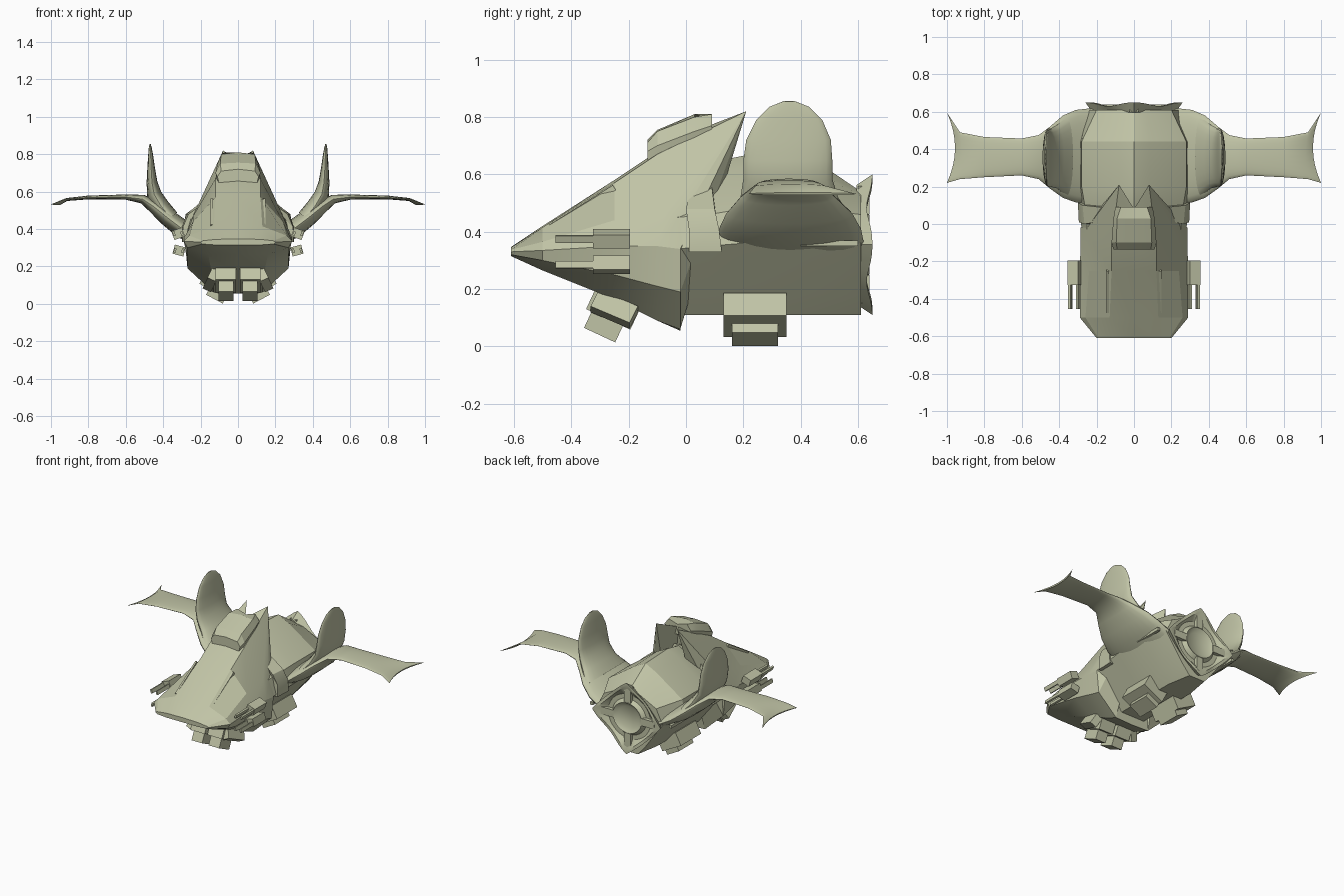
import bpy, bmesh, math
from mathutils import Vector, Matrix

if "Cube" in bpy.data.objects:
    bpy.data.objects.remove(bpy.data.objects["Cube"])

paint = bpy.data.materials.new("pale olive hull")
paint.use_nodes = True
COLOUR = (0.53, 0.55, 0.38, 1)
paint.diffuse_color = COLOUR
paint.node_tree.nodes["Principled BSDF"].inputs["Base Color"].default_value = COLOUR


def finish(name, bm, mirror=False, angle=25):
    bmesh.ops.recalc_face_normals(bm, faces=bm.faces[:])
    mesh = bpy.data.meshes.new(name)
    bm.to_mesh(mesh)
    bm.free()
    mesh.materials.append(paint)
    ob = bpy.data.objects.new(name, mesh)
    bpy.context.collection.objects.link(ob)
    if mirror:
        ob.modifiers.new("Mirror", 'MIRROR').use_mirror_merge = False
    bpy.ops.object.select_all(action='DESELECT')
    ob.select_set(True)
    bpy.context.view_layer.objects.active = ob
    bpy.ops.object.shade_smooth_by_angle(angle=math.radians(angle))
    return ob


def loft(name, rings, caps=(True, True), **kw):
    """Skin a list of closed rings holding equal point counts."""
    bm = bmesh.new()
    loops = [[bm.verts.new(p) for p in ring] for ring in rings]
    n = len(loops[0])
    for a, b in zip(loops, loops[1:]):
        for i in range(n):
            j = (i + 1) % n
            bm.faces.new((a[i], a[j], b[j], b[i]))
    for use, ring in zip(caps, (loops[0], loops[-1])):
        if use:
            cap = bm.faces.new(ring)
            bmesh.ops.triangulate(bm, faces=[cap])
    return finish(name, bm, **kw)


def mirrored(half):
    """Close a half outline that starts and ends on the centre plane."""
    return half + [(-x, y, z) for x, y, z in half[-2:0:-1]]


def station(y, *pts):
    return mirrored([(x, y, z) for x, z in pts])


def boxes(name, items, mirror=True):
    """items: (centre, size, pitch, roll)"""
    bm = bmesh.new()
    for c, s, pitch, roll in items:
        m = (Matrix.Translation(c) @ Matrix.Rotation(math.radians(roll), 4, 'Y')
             @ Matrix.Rotation(math.radians(pitch), 4, 'X') @ Matrix.Diagonal((*s, 1)))
        bmesh.ops.create_cube(bm, size=1, matrix=m)
    return finish(name, bm, mirror)


def blade(name, stations, n=12):
    """Lens sections along a path in x and z: (x, z, y0, y1, half thickness, end bow)."""
    rings = []
    for k, (x, z, y0, y1, t, bow) in enumerate(stations):
        a, b = stations[max(k - 1, 0)], stations[min(k + 1, len(stations) - 1)]
        normal = Vector((-(b[1] - a[1]), 0, b[0] - a[0])).normalized()
        ring = []
        for i in range(2 * n):
            ang = math.pi * i / n
            s = math.cos(ang)
            mid = Vector((x - bow * (1 - s * s), (y0 + y1) / 2 + s * (y1 - y0) / 2, z))
            ring.append(mid + normal * t * math.sin(ang))
        rings.append(ring)
    return loft(name, rings, mirror=True, angle=40)


# Wedge-shaped forward hull with a swept, notched rear edge
loft("forward_hull", [
    station(-.61, (0, .315), (.12, .315), (.19, .32), (.2, .33), (.19, .337), (.12, .345), (0, .347)),
    station(-.5, (0, .265), (.16, .265), (.27, .3), (.29, .335), (.26, .365), (.13, .415), (0, .42)),
    station(-.25, (0, .165), (.14, .165), (.27, .25), (.29, .35), (.24, .44), (.12, .57), (0, .58)),
    mirrored([(0, -.1, .09), (.13, -.1, .09), (.27, -.1, .21), (.285, -.1, .35),
              (.24, -.07, .47), (.12, -.1, .67), (0, -.1, .68)]),
    mirrored([(0, -.02, .055), (.13, -.02, .06), (.27, -.02, .19), (.285, -.02, .34),
              (.25, -.02, .45), (.08, .21, .82), (0, .08, .77)]),
], angle=18)

# Raised canopy block on the crown
loft("canopy", [
    station(-.135, (0, .64), (.1, .64), (.11, .68), (.09, .71), (0, .72)),
    station(-.1, (0, .64), (.11, .64), (.12, .7), (.095, .75), (0, .755)),
    station(.03, (0, .7), (.1, .7), (.11, .75), (.09, .8), (0, .81)),
    station(.09, (0, .72), (.09, .72), (.1, .77), (.07, .81), (0, .79)),
])

# Low side strakes on the nose slope
boxes("nose_strakes", [((.14, -.36, .485), (.012, .26, .02), 32, 0)])

# Rear body: narrow keel, outward-leaning flanks and a ridged roof
KEEL = ((0, .11), (.09, .11), (.15, .18))
loft("rear_body", [
    station(-.03, *KEEL, (.28, .34), (.25, .45), (.06, .57), (0, .6)),
    station(.08, *KEEL, (.29, .35), (.26, .46), (.08, .6), (0, .64)),
    station(.2, *KEEL, (.3, .36), (.28, .48), (.08, .625), (0, .665)),
    station(.44, *KEEL, (.3, .36), (.28, .48), (.08, .615), (0, .655)),
    station(.61, (0, .11), (.06, .11), (.12, .18), (.25, .36), (.2, .46), (.07, .525), (0, .54)),
], angle=15)

# Angled collar wrapping the joint between the hulls
loft("hull_collar", [
    mirrored([(0, .01, .33), (.295, .01, .33), (.295, .01, .41), (.265, .0, .48),
              (.08, .03, .61), (0, .03, .63)]),
    mirrored([(0, .125, .33), (.3, .125, .33), (.3, .115, .41), (.275, .1, .48),
              (.09, .08, .635), (0, .08, .65)]),
])


# Diamond exhaust with pointed corners, scalloped edges and a round core
def exhaust_ring(scale, y, lip=0, power=1.1):
    ring = []
    for i in range(48):
        a = math.tau * i / 48
        c, s = math.cos(a), math.sin(a)
        r = scale / (abs(c) ** power + abs(s) ** power) ** (1 / power)
        ring.append((.26 * r * c, y - lip * math.sin(2 * a) ** 2, .355 + .245 * r * s))
    return ring


loft("exhaust", [exhaust_ring(.85, .595), exhaust_ring(1, .65, .02), exhaust_ring(.9, .65, .02),
                 exhaust_ring(.62, .615, 0, 2), exhaust_ring(.5, .615, 0, 2),
                 exhaust_ring(.42, .64, 0, 2), exhaust_ring(.3, .62, 0, 2)], angle=35)

# Webs joining the exhaust corners to the core
bm = bmesh.new()
for a in (0, 90, 180, 270):
    m = (Matrix.Translation((0, .62, .355)) @ Matrix.Rotation(math.radians(a), 4, 'Y')
         @ Matrix.Translation((.155, 0, 0)) @ Matrix.Diagonal((.1, .04, .05, 1)))
    bmesh.ops.create_cube(bm, size=1, matrix=m)
finish("exhaust_webs", bm)

# Wings that climb from the body, then run level to flared tips
blade("wings", [
    (.22, .36, .11, .62, .05, 0), (.31, .41, .115, .61, .05, 0), (.38, .463, .14, .58, .045, 0),
    (.45, .52, .19, .52, .035, 0), (.51, .56, .24, .475, .024, 0), (.6, .571, .26, .457, .014, 0),
    (.8, .569, .25, .465, .01, 0), (.93, .558, .24, .49, .008, .015), (1, .532, .22, .595, .005, .045)])

# Upright rounded fins curving out of the wing roots
blade("fins", [
    (.36, .46, .15, .57, .045, 0), (.41, .52, .19, .53, .045, 0), (.448, .585, .2, .51, .04, 0),
    (.46, .65, .2, .51, .029, 0), (.464, .72, .21, .505, .021, 0), (.467, .79, .245, .475, .014, 0),
    (.469, .835, .29, .43, .008, 0), (.47, .855, .34, .38, .003, 0)])

# Flank rods beneath the wing roots
boxes("flank_rods", [((.3, .5, .36), (.02, .2, .02), 0, 0)])

# Twin-barrel side guns, upper and lower
guns = []
for x, z, roll in ((.32, .375, 20), (.315, .285, -15)):
    guns.append(((x, -.26, z), (.06, .13, .05), 0, roll))
    for dx in (-.02, .022):
        guns.append(((x + dx, -.38, z), (.012, .15, .025), 0, roll))
boxes("side_guns", guns)

# Stepped thruster blocks under the nose and belly
boxes("nose_thrusters", [((.065, -.25, .14), (.11, .17, .1), -25, 0),
                         ((.065, -.28, .085), (.08, .12, .1), -25, 0),
                         ((.14, -.25, .13), (.05, .15, .07), -25, -25)])
boxes("belly_thrusters", [((.115, .24, .11), (.16, .22, .09), 0, -28),
                          ((.105, .24, .065), (.1, .16, .09), 0, -28)])
